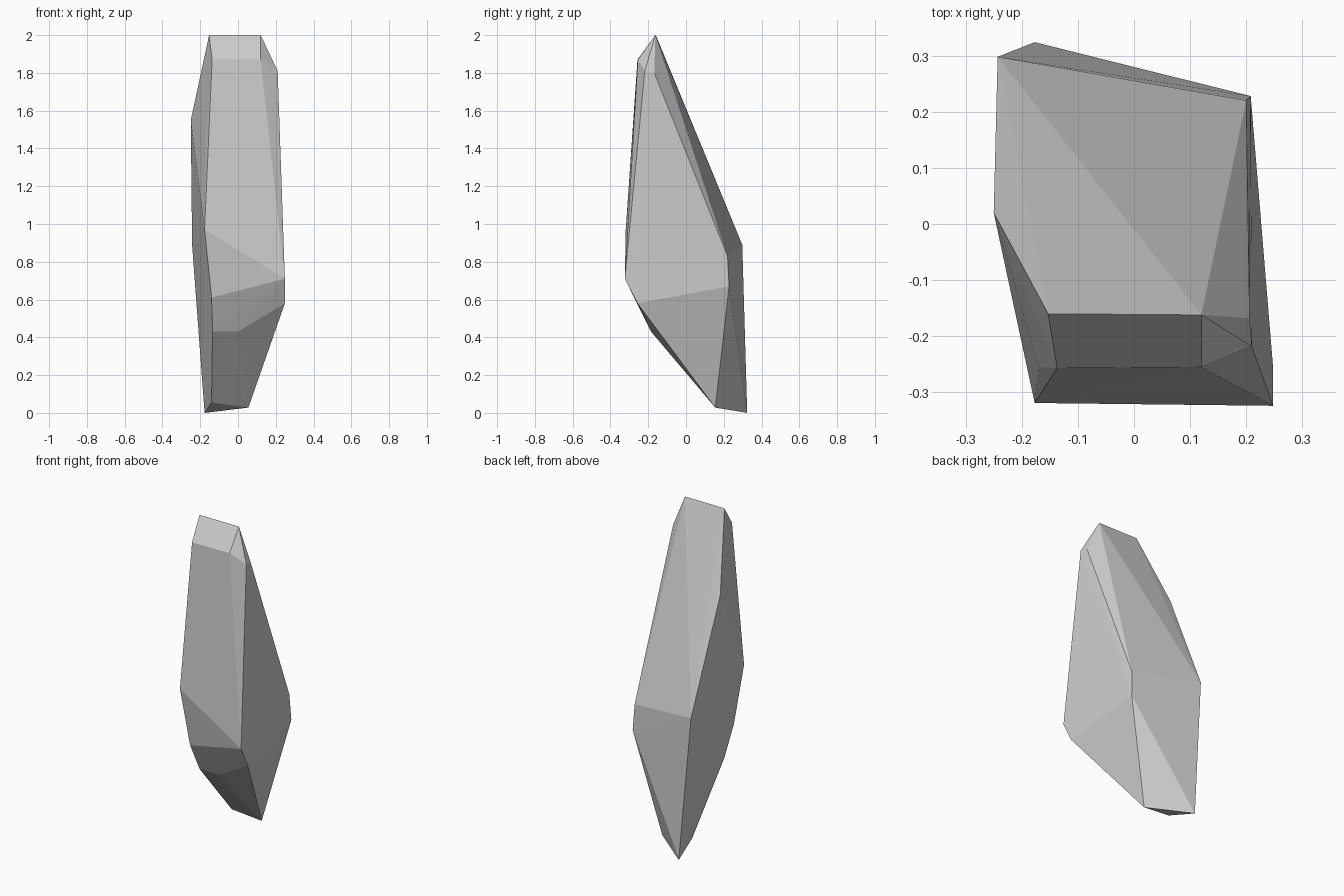
import bpy, bmesh

if "Cube" in bpy.data.objects:
    bpy.data.objects.remove(bpy.data.objects["Cube"])

# Corner points of the faceted stone, grouped from crown to base
crown = [(-.153, -.16, 2.0), (.12, -.162, 2.0), (-.137, -.257, 1.87), (.12, -.255, 1.87)]
shoulder = [(.21, -.218, 1.81), (.206, -.168, 1.80), (-.25, .02, 1.55), (-.17, -.255, 1.45)]
waist = [(-.177, -.319, .97), (-.243, .298, .89), (.2, .22, .83),
         (.208, .228, .67), (.248, -.324, .71), (.248, -.257, .58)]
underside = [(-.14, -.272, .61), (-.135, -.247, .56), (-.135, -.185, .43), (0, -.185, .43)]
base = [(-.14, .138, .055), (.055, .155, .028), (-.177, .324, 0)]

# Wrap the corners in a convex hull to make the flat facets
bm = bmesh.new()
for p in crown + shoulder + waist + underside + base:
    bm.verts.new(p)
hull = bmesh.ops.convex_hull(bm, input=bm.verts)
loose = [v for v in bm.verts if not v.link_faces]
bmesh.ops.delete(bm, geom=loose, context='VERTS')
bmesh.ops.recalc_face_normals(bm, faces=bm.faces)

mesh = bpy.data.meshes.new("crystal_rock")
bm.to_mesh(mesh)
bm.free()
bpy.context.collection.objects.link(bpy.data.objects.new("crystal_rock", mesh))
